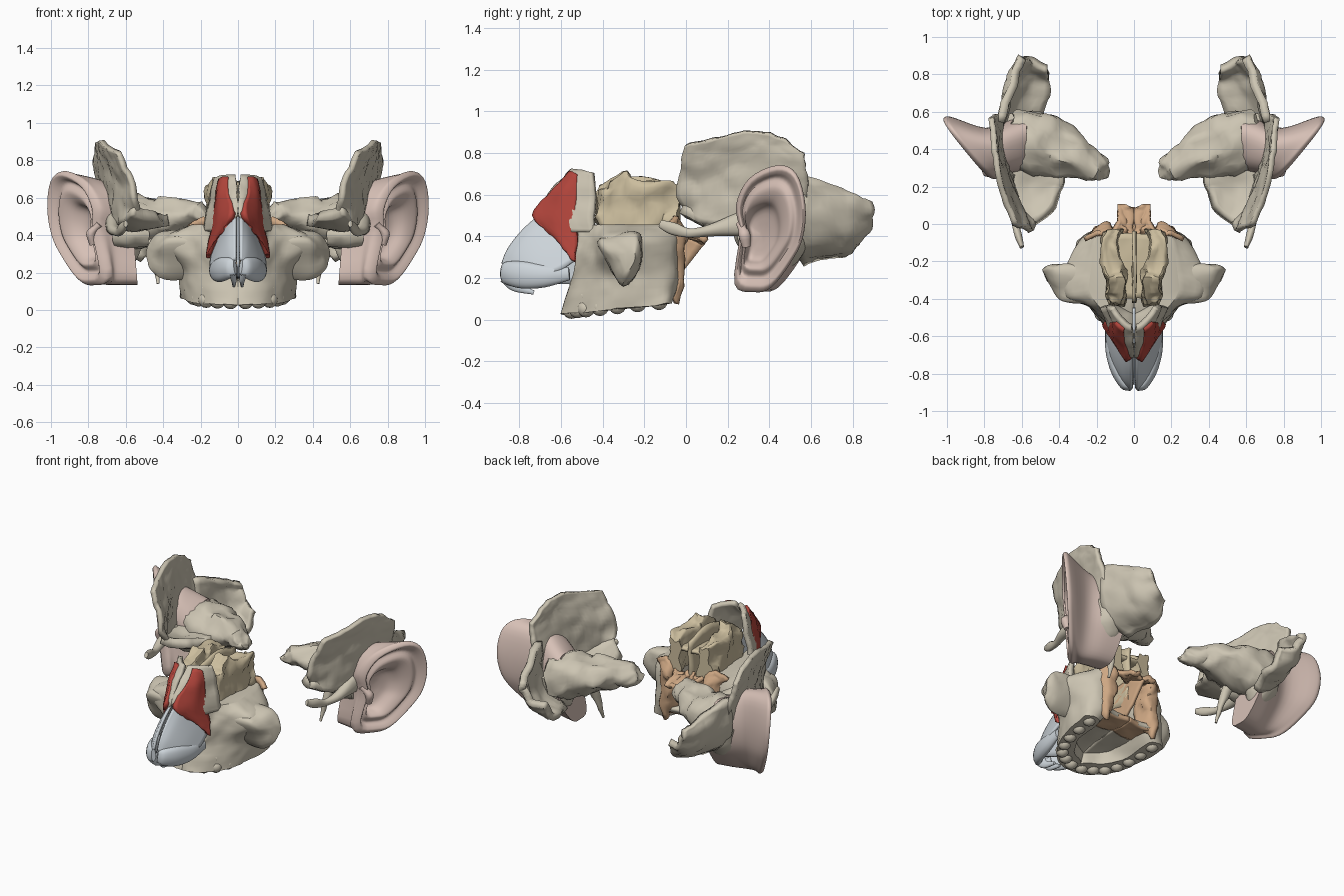
import bpy, bmesh, math
from mathutils import Vector, noise


def material(name, rgb):
    m = bpy.data.materials.new(name)
    m.diffuse_color = (*rgb, 1)
    return m


BONE = material("bone", (.61, .56, .45))
TAN = material("tan_bone", (.60, .51, .34))
ORANGE = material("orange_bone", (.62, .39, .23))
SKIN = material("skin", (.68, .53, .47))
CARTILAGE = material("cartilage", (.61, .66, .70))
MUSCLE = material("muscle", (.45, .06, .045))


def spline(p, n, closed=False):
    """Smooth curve through the given points."""
    p = [Vector(q) for q in p]
    k = len(p)
    ext = [p[-1]] + p + [p[0], p[1]] if closed else [2*p[0]-p[1]] + p + [2*p[-1]-p[-2]]
    out = []
    for i in range(k if closed else k - 1):
        a, b, c, d = ext[i:i+4]
        for j in range(n):
            t = j / n
            out.append(.5*(2*b + (c-a)*t + (2*a-5*b+4*c-d)*t*t + (3*b-a-3*c+d)*t**3))
    return out if closed else out + [p[-1]]


def finish(ob, mat, thick=0, mirror=True):
    ob.data.materials.append(mat)
    bpy.context.collection.objects.link(ob)
    if thick:
        s = ob.modifiers.new("thickness", 'SOLIDIFY')
        s.thickness, s.offset = thick, 0
    if mirror:
        ob.modifiers.new("mirror", 'MIRROR').use_mirror_merge = False
    bpy.ops.object.select_all(action='DESELECT')
    ob.select_set(True)
    bpy.context.view_layer.objects.active = ob
    bpy.ops.object.shade_smooth_by_angle(angle=math.radians(45))


def surf(name, rows, mat, closed=False, thick=0, n=5, mirror=True, rough=.009):
    """Smooth skin over rows of points; closed rows give a capped solid."""
    rows = [spline(r, n, closed) for r in rows]
    rows = list(zip(*[spline(c, n) for c in zip(*rows)]))
    bm = bmesh.new()
    vs = [[bm.verts.new(p + rough*noise.noise_vector(p*11)
                        + .4*rough*noise.noise_vector(p*29)) for p in r] for r in rows]
    w = len(vs[0])
    for a, b in zip(vs, vs[1:]):
        for j in range(w if closed else w - 1):
            k = (j + 1) % w
            bm.faces.new((a[j], a[k], b[k], b[j]))
    if closed:
        bm.faces.new(vs[0])
        bm.faces.new(vs[-1])
    bmesh.ops.recalc_face_normals(bm, faces=bm.faces)
    me = bpy.data.meshes.new(name)
    bm.to_mesh(me)
    bm.free()
    finish(bpy.data.objects.new(name, me), mat, thick, mirror)


def tube(name, path, mat, **kw):
    """Solid along (x, y, z, side radius, up radius) points."""
    pts = [Vector(p[:3]) for p in path]
    rings = []
    for i, p in enumerate(path):
        t = (pts[min(i+1, len(pts)-1)] - pts[max(i-1, 0)]).normalized()
        side = t.cross(Vector((0, 1, 0) if abs(t.z) > .8 else (0, 0, 1))).normalized()
        up = side.cross(t)
        rings.append([pts[i] + side*p[3]*math.cos(a) + up*p[4]*math.sin(a)
                      for a in (math.tau*j/8 for j in range(8))])
    surf(name, rings, mat, True, n=4, **kw)


def level(z, xy, slope=0):
    return [(x, y, z + slope*(y + .6)) for x, y in xy]


def box_ring(y, x0, x1, z0, z1):
    xm, zm = (x0+x1)/2, (z0+z1)/2
    return [(x, y, z) for x, z in ((x0, z0), (xm, z0), (x1, z0), (x1, zm),
                                   (x1, z1), (xm, z1), (x0, z1), (x0, zm))]


# Upper jaw body
surf("maxilla", [
    level(.025, [(0, -.60), (.13, -.57), (.22, -.47), (.28, -.33), (.31, -.2), (.30, -.09),
                 (.20, -.09), (.185, -.3), (.12, -.43), (0, -.50)], .1),
    level(.14, [(0, -.565), (.12, -.55), (.22, -.46), (.29, -.34), (.31, -.2), (.28, -.07),
                (.16, -.07), (.14, -.3), (.10, -.42), (0, -.49)]),
    level(.23, [(.12, -.54), (.16, -.51), (.22, -.45), (.29, -.37), (.32, -.22), (.27, -.06),
                (.14, -.06), (.13, -.28), (.12, -.4), (.10, -.5)]),
    level(.33, [(.14, -.53), (.17, -.5), (.24, -.44), (.37, -.38), (.35, -.20), (.26, -.06),
                (.14, -.06), (.13, -.28), (.13, -.4), (.12, -.5)]),
    level(.40, [(.14, -.52), (.17, -.48), (.26, -.43), (.37, -.37), (.34, -.21), (.24, -.06),
                (.14, -.06), (.13, -.28), (.13, -.4), (.12, -.49)]),
    level(.455, [(.14, -.51), (.16, -.47), (.20, -.42), (.24, -.35), (.23, -.22), (.20, -.06),
                 (.14, -.06), (.13, -.28), (.13, -.4), (.12, -.48)])], BONE, True)
# Cheek process: angular pyramid with its ends given as (y, z) outlines
CHEEK = [(-.42, .37), (-.34, .40), (-.26, .42), (-.215, .39), (-.225, .25), (-.30, .165),
         (-.37, .27)]
surf("cheek_process", [[(x + k*(y + .3), -.27 + (y+.27)*s, .27 + (z-.27)*s) for y, z in CHEEK]
                       for x, s, k in ((.27, 1.05, 0), (.385, 1, .15), (.44, .8, .25),
                                       (.475, .4, .2))], BONE, True, n=4)
surf("hard_palate", [level(z, [(0, y), (.1, y + .01), (.19, y + .03)])
                     for y, z in ((-.53, .11), (-.4, .135), (-.2, .15), (-.06, .155))],
     BONE, thick=.03)

# Teeth along the arch
for i, p in enumerate(spline([(.04, -.55, 0), (.17, -.48, 0), (.235, -.33, 0),
                              (.25, -.13, 0)], 2)):
    bm = bmesh.new()
    bmesh.ops.create_uvsphere(bm, u_segments=12, v_segments=8, radius=.042)
    for v in bm.verts:
        v.co += Vector((p.x, p.y, .044 + .1*(p.y + .57)))
    me = bpy.data.meshes.new("tooth")
    bm.to_mesh(me)
    bm.free()
    finish(bpy.data.objects.new(f"tooth_{i}", me), BONE)

# Nose bridge, frontal process and muscle over it
surf("nasal_bone", [
    level(.71, [(.01, -.54), (.05, -.525), (.09, -.49), (.115, -.45)]),
    level(.62, [(.004, -.63), (.04, -.615), (.09, -.56), (.135, -.44)]),
    level(.51, [(.004, -.70), (.035, -.69), (.10, -.58), (.16, -.44)]),
    level(.42, [(.06, -.66), (.10, -.60), (.13, -.54), (.17, -.44)])], BONE, thick=.03)
surf("nasal_muscle", [
    [(.05, -.55, .70), (.075, -.54, .70), (.10, -.52, .69)],
    [(.045, -.64, .61), (.09, -.595, .60), (.115, -.53, .56)],
    [(.03, -.725, .50), (.09, -.635, .47), (.135, -.52, .42)],
    [(.10, -.62, .40), (.13, -.58, .36), (.15, -.53, .34)],
    [(.145, -.555, .30), (.15, -.545, .29), (.155, -.535, .28)]], MUSCLE, thick=.03)

# Nose cartilages
surf("upper_nose_cartilage", [
    [(.012, -.69, .51), (.05, -.65, .47), (.10, -.58, .38), (.14, -.54, .28)],
    [(.012, -.78, .43), (.055, -.75, .39), (.105, -.68, .32), (.145, -.60, .24)],
    [(.012, -.85, .34), (.05, -.82, .32), (.10, -.75, .27), (.14, -.66, .22)],
    [(.012, -.88, .27), (.04, -.86, .25), (.085, -.80, .22), (.13, -.70, .19)]],
    CARTILAGE, thick=.018, rough=0)
tube("lower_nose_cartilage", [(.015, -.88, .23, .015, .04), (.045, -.86, .225, .03, .055),
                              (.09, -.785, .215, .033, .065), (.12, -.68, .21, .032, .055),
                              (.14, -.56, .22, .015, .03)], CARTILAGE, rough=0)
tube("nostril_strut", [(.03, -.86, .21, .02, .04), (.022, -.82, .16, .014, .025),
                       (.022, -.73, .13, .008, .01)], CARTILAGE, rough=0)
surf("septum", [[(0, -.69, .49), (0, -.55, .50), (0, -.45, .5)],
                [(0, -.80, .38), (0, -.65, .35), (0, -.45, .35)],
                [(0, -.86, .24), (0, -.70, .18), (0, -.5, .17)]],
     CARTILAGE, thick=.016, mirror=False, rough=0)

# Ethmoid block behind the nose
surf("ethmoid_side", [box_ring(-.43, .06, .12, .49, .62), box_ring(-.37, .05, .145, .43, .66),
                      box_ring(-.30, .05, .145, .42, .70), box_ring(-.23, .06, .165, .43, .65),
                      box_ring(-.13, .08, .175, .44, .65), box_ring(-.04, .07, .155, .45, .63)],
     TAN, True, n=4, rough=.03)
surf("ethmoid_roof", [level(.58, [(-.09, y), (0, y), (.09, y)]) for y in (-.4, -.22, -.05)],
     TAN, thick=.02, mirror=False)
surf("ethmoid_plate", [[(0, -.42, z), (0, -.25, z + .04), (0, -.04, z)]
                       for z in (.24, .45, .65)], TAN, thick=.02, mirror=False)

# Palatine bones and midline wing
surf("palatine", [
    [(.27, -.075, .46), (.19, -.05, .49), (.13, -.05, .47), (.12, -.12, .45)],
    [(.21, -.06, .38), (.18, -.02, .39), (.13, -.01, .38), (.12, -.12, .36)],
    [(.21, -.05, .26), (.18, -.02, .26), (.13, -.04, .26), (.12, -.12, .26)],
    [(.22, -.06, .10), (.19, -.035, .08), (.15, -.06, .13), (.13, -.12, .15)]],
    ORANGE, thick=.025, rough=.025)
surf("palatine_floor", [level(.145, [(0, y), (.09, y - .015), (.18, y)])
                        for y in (-.2, -.12, -.04)], ORANGE, thick=.03)
surf("vomer", [[(0, -.4, .17), (0, -.3, .30), (0, -.2, .40)],
               [(0, -.15, .17), (0, -.1, .32), (0, -.06, .42)],
               [(0, -.06, .18), (0, .02, .28), (0, .09, .36)]],
     ORANGE, thick=.02, mirror=False)
surf("vomer_wing", [[(.0, -.06, .42), (.06, -.05, .43), (.12, -.05, .45)],
                    [(.0, .02, .39), (.05, .03, .40), (.10, .01, .41)],
                    [(.015, .085, .36), (.05, .105, .38), (.09, .08, .37)]],
     ORANGE, thick=.03, rough=.03)

# Temporal bones
surf("temporal_fan", [
    [(.53, .01, .51), (.62, .1, .46), (.66, .25, .44), (.68, .4, .42), (.69, .55, .42)],
    [(.55, -.04, .63), (.62, .1, .64), (.675, .25, .67), (.71, .42, .66), (.72, .58, .62)],
    [(.595, -.015, .76), (.655, .11, .78), (.71, .28, .82), (.74, .43, .8), (.745, .58, .72)],
    [(.635, .0, .84), (.685, .12, .865), (.73, .30, .91), (.755, .44, .88), (.765, .56, .80)]],
    BONE, thick=.03, rough=.014, n=7)
surf("temporal_floor", [
    [(.56, -.02, .54), (.64, .15, .47), (.67, .35, .47), (.68, .5, .48)],
    [(.50, .02, .51), (.54, .15, .46), (.55, .30, .46), (.55, .5, .50)],
    [(.43, .10, .51), (.39, .18, .48), (.37, .24, .48), (.40, .42, .50)]], BONE, thick=.06)
surf("mastoid_plate", [
    [(.71, .55, .69), (.71, .54, .50), (.66, .53, .36), (.51, .55, .28)],
    [(.67, .70, .66), (.67, .70, .50), (.60, .70, .36), (.45, .69, .31)],
    [(.64, .80, .60), (.64, .81, .50), (.58, .80, .38), (.45, .78, .33)],
    [(.60, .88, .56), (.59, .885, .51), (.54, .87, .45), (.47, .84, .42)]],
    BONE, thick=.045, rough=.018)
tube("petrous_ridge", [(.66, .46, .45, .16, .14), (.52, .43, .47, .17, .14),
                       (.38, .385, .49, .14, .11), (.25, .335, .505, .085, .075),
                       (.17, .295, .51, .055, .045), (.135, .28, .51, .025, .02)],
     BONE, rough=.03)
tube("mastoid_process", [(.63, .48, .48, .11, .12), (.62, .47, .36, .10, .11),
                         (.59, .46, .29, .07, .08), (.57, .45, .25, .03, .03)], BONE)
tube("ear_canal_bone", [(.48, .30, .40, .04, .06), (.57, .30, .40, .07, .07),
                        (.66, .31, .40, .06, .06)], BONE)
tube("styloid_spike", [(.47, .35, .40, .04, .04), (.44, .31, .27, .022, .025),
                       (.425, .27, .14, .008, .008)], BONE)
tube("zygomatic_arch", [(.60, -.125, .46, .012, .018), (.62, -.06, .435, .02, .03),
                        (.64, .02, .415, .02, .022), (.665, .12, .43, .03, .03),
                        (.67, .27, .46, .04, .06)], BONE, rough=.004)

# Outer ears, turned to the front: outline rings from the cut base to the rim, then the bowl
OUTLINE = [(.233, .17), (.257, .41), (.24, .55), (.305, .68), (.44, .742), (.53, .70),
           (.573, .55), (.56, .39), (.50, .27), (.41, .155), (.33, .132)]


def ear_ring(x, scale, cy=.40, cz=.46):
    pts = [(cy + (y-.40)*scale, cz + (z-.46)*scale) for y, z in OUTLINE]
    return [(x + .78*(y-.4) + .1*(z-.45), y, z) for y, z in pts]


def ear_base(x, sy, sz, turn, slant=0):
    pts = [(.29 + (y-.233)*sy - .04*turn, .135 + (z-.132)*sz) for y, z in OUTLINE]
    return [(x + turn*(y-.4) - slant*(.3 - z), y, z) for y, z in pts]


surf("ear", [ear_base(.55, .85, .78, 0, .08), ear_base(.63, .80, .84, .25),
             ear_base(.73, .72, .92, .55),
             ear_ring(.825, .96), ear_ring(.86, 1), ear_ring(.885, .93), ear_ring(.875, .86),
             ear_ring(.85, .77, .395), ear_ring(.875, .64, .385, .45),
             ear_ring(.85, .5, .37, .43), ear_ring(.79, .38, .37, .42),
             ear_ring(.77, .1, .37, .41)], SKIN, True, n=4, rough=0)
tube("ear_flap", [(.74, .26, .46, .02, .02), (.785, .28, .41, .026, .028),
                  (.775, .29, .35, .02, .02)], SKIN, rough=0)
